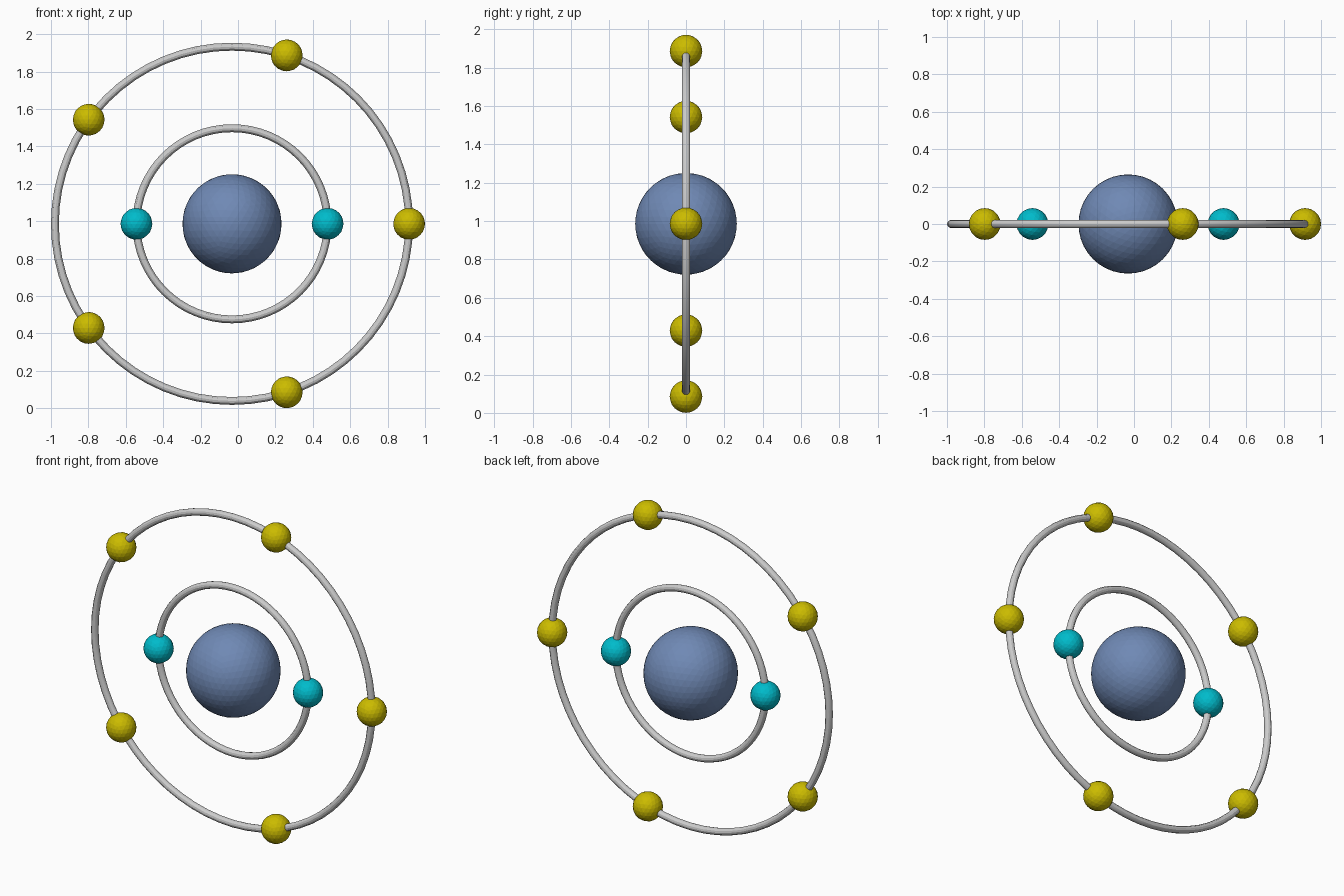
import bpy
from math import cos, sin, pi

if "Cube" in bpy.data.objects:
    bpy.data.objects.remove(bpy.data.objects["Cube"])

CX, CZ = -0.032, 0.986      # centre of the atom
TUBE = 0.021                # orbit thickness
ELECTRON_R = 0.085


def material(name, rgb):
    m = bpy.data.materials.new(name)
    m.diffuse_color = (*rgb, 1)
    m.use_nodes = True
    m.node_tree.nodes["Principled BSDF"].inputs["Base Color"].default_value = m.diffuse_color
    return m


def ball(name, x, z, r, detail, mat):
    bpy.ops.mesh.primitive_ico_sphere_add(subdivisions=detail, radius=r,
                                          location=(x, 0, z))
    ob = bpy.context.object
    ob.name = name
    ob.data.materials.append(mat)


def orbit(name, radius, count, mat):
    # ring standing upright in the xz plane
    bpy.ops.mesh.primitive_torus_add(major_radius=radius, minor_radius=TUBE,
                                     major_segments=64, minor_segments=12,
                                     location=(CX, 0, CZ),
                                     rotation=(pi / 2, 0, 0))
    bpy.context.object.name = name + "_orbit"
    bpy.ops.object.shade_smooth_by_angle()
    # evenly spaced electrons
    for i in range(count):
        a = 2 * pi * i / count
        ball(f"{name}_electron_{i + 1}", CX + radius * cos(a),
             CZ + radius * sin(a), ELECTRON_R, 3, mat)


# nucleus
ball("nucleus", CX, CZ, 0.265, 4, material("blue", (0.16, 0.25, 0.46)))

# inner and outer shells
orbit("inner", 0.511, 2, material("cyan", (0.0, 0.5, 0.6)))
orbit("outer", 0.947, 5, material("yellow", (0.6, 0.5, 0.0)))
